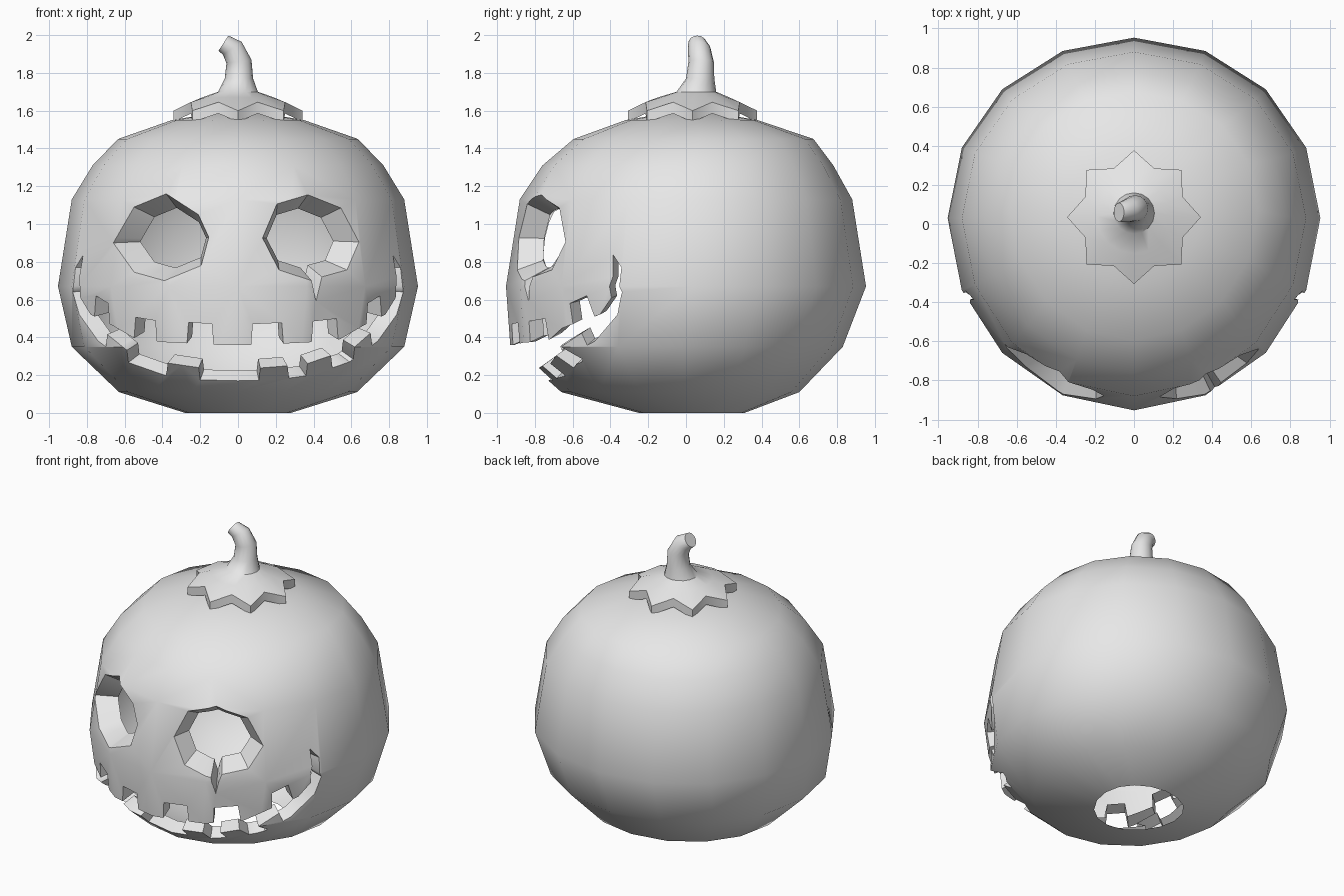
import bpy, bmesh
from math import sin, cos, pi, radians
from mathutils import Vector

if "Cube" in bpy.data.objects:
    bpy.data.objects.remove(bpy.data.objects["Cube"])

SIDES = 16
grey = bpy.data.materials.new("plain grey")
grey.use_nodes = True
grey.diffuse_color = (0.8, 0.8, 0.8, 1)
grey.node_tree.nodes["Principled BSDF"].inputs["Base Color"].default_value = grey.diffuse_color


def add_object(name, bm):
    mesh = bpy.data.meshes.new(name)
    bm.to_mesh(mesh)
    bm.free()
    obj = bpy.data.objects.new(name, mesh)
    bpy.context.scene.collection.objects.link(obj)
    return obj


def finish(obj, angle):
    obj.data.materials.clear()
    obj.data.materials.append(grey)
    bpy.ops.object.select_all(action='DESELECT')
    obj.select_set(True)
    bpy.context.view_layer.objects.active = obj
    bpy.ops.object.shade_smooth_by_angle(angle=radians(angle))


def bridge(bm, low, high):
    for i in range(len(low)):
        j = (i + 1) % len(low)
        bm.faces.new((low[i], low[j], high[j], high[i]))


# Pumpkin body: stacked rings (radius, height, shift in y)
profile = [(.28, 0, .03), (.63, .11, -.03), (.88, .35, -.05), (.953, .67, 0),
           (.88, 1.13, 0), (.77, 1.31, .01), (.635, 1.45, .04), (.35, 1.55, .03)]
bm = bmesh.new()
rings = []
for r, z, dy in profile:
    ring = []
    for i in range(SIDES):
        a = 2 * pi * i / SIDES
        ring.append(bm.verts.new((r * cos(a), r * sin(a) + dy + .03 * cos(a) ** 2, z)))
    rings.append(ring)
for low, high in zip(rings, rings[1:]):
    bridge(bm, low, high)
bm.faces.new(rings[0][::-1])
apex = bm.verts.new((0, .03, 1.61))
for i in range(SIDES):
    bm.faces.new((rings[-1][i], rings[-1][(i + 1) % SIDES], apex))
body = add_object("pumpkin_body", bm)


# Face outlines, drawn in x and z
def mirrored(half):
    return [(-x, z) for x, z in half[::-1] if x > 0] + half


def toothed(curve, spans, height):
    """Raise the given spans of a lip curve into square steps."""
    def level(x):
        for (x0, z0), (x1, z1) in zip(curve, curve[1:]):
            if x0 <= x <= x1:
                return z0 + (z1 - z0) * (x - x0) / (x1 - x0)
    points = [(x, x, z) for x, z in curve if not any(a <= x <= b for a, b in spans)]
    for a, b in spans:
        za, zb = level(a), level(b)
        points += [(a, a, za), (a + .0001, a + .008, za + height),
                   (b - .0001, b - .008, zb + height), (b, b, zb)]
    return [(x, z) for key, x, z in sorted(points)]


upper = toothed(mirrored([(.1, .36), (.4, .375), (.54, .39), (.66, .46), (.78, .52), (.835, .61)]),
                [(-.76, -.68), (-.55, -.43), (-.27, -.13), (.07, .24), (.39, .53), (.68, .76)], .11)
lower = toothed(mirrored([(0, .17), (.2, .175), (.39, .2), (.59, .27), (.74, .38), (.84, .52), (.875, .64)]),
                [(-.7, -.58), (-.38, -.2), (.11, .27), (.36, .5), (.61, .71)], .065)
corner = [(.86, .77), (.82, .835), (.84, .72)]
mouth = lower + corner + upper[::-1] + [(-x, z) for x, z in corner[::-1]]
right_eye = [(-.38, 1.16), (-.21, 1.05), (-.155, .93), (-.195, .78),
             (-.39, .7), (-.55, .745), (-.66, .9), (-.55, 1.09)]
left_eye = [(.37, 1.155), (.545, 1.085), (.64, .905), (.577, .757), (.444, .72),
            (.413, .59), (.39, .7), (.217, .757), (.13, .926), (.206, 1.106)]

# Cut the openings with straight prisms
cutters = []
for name, outline in (("mouth", mouth), ("right_eye", right_eye), ("left_eye", left_eye)):
    bm = bmesh.new()
    front = [bm.verts.new((x, -1.5, z)) for x, z in outline]
    back = [bm.verts.new((x, -.05, z)) for x, z in outline]
    bridge(bm, front, back)
    bm.faces.new(front)
    bm.faces.new(back[::-1])
    bmesh.ops.recalc_face_normals(bm, faces=bm.faces)
    cutter = add_object(name + "_cutter", bm)
    cutter.hide_render = True
    cut = body.modifiers.new(name, 'BOOLEAN')
    cut.operation, cut.solver, cut.object = 'DIFFERENCE', 'EXACT', cutter
    cutters.append(cutter)
carved = bpy.data.meshes.new_from_object(body.evaluated_get(bpy.context.evaluated_depsgraph_get()))
body.modifiers.clear()
body.data = carved
for cutter in cutters:
    bpy.data.objects.remove(cutter)

# Keep only the thin skin, open at the base, then turn the cut edges inward as rims
bm = bmesh.new()
bm.from_mesh(carved)
bm.normal_update()
inner = [f for f in bm.faces if abs(f.normal.y) < .005 or abs(f.normal.y) > .9995]
bmesh.ops.delete(bm, geom=inner, context='FACES')
bmesh.ops.remove_doubles(bm, verts=bm.verts, dist=.0005)
edges = [e for e in bm.edges if e.is_boundary and max(v.co.z for v in e.verts) > .02]
rim = bmesh.ops.extrude_edge_only(bm, edges=edges)["geom"]
for v in [g for g in rim if isinstance(g, bmesh.types.BMVert)]:
    if v.co.z > .57 and abs(v.co.x) < .67:
        side = 1 if v.co.x > 0 else -1
        v.co = v.co.lerp(Vector((.2 * side, -.45, .92)), .31)
    else:
        v.co = v.co.lerp(Vector((0, -.1, .72)), .1)
bm.to_mesh(carved)
bm.free()
finish(body, 36)

# Star-shaped cap flowing into a bent stem
bm = bmesh.new()
rings = []
for drop in (.06, 0):
    ring = []
    for i in range(SIDES):
        a = 2 * pi * i / SIDES
        r, z = (.27, 1.645) if i % 2 else (.342, 1.6)
        ring.append(bm.verts.new((r * cos(a), r * sin(a) + .035, z - drop)))
    rings.append(ring)
# Stem sections: centre, radius, lean in degrees
for x, y, z, r, lean in [(0, .04, 1.67, .19, 0), (0, .055, 1.7, .105, 0), (.005, .075, 1.77, .075, 0),
                         (.005, .08, 1.86, .067, 8), (-.03, .07, 1.93, .06, 35), (-.077, .06, 1.957, .048, 57)]:
    t = radians(lean)
    ring = []
    for i in range(SIDES):
        a = 2 * pi * i / SIDES
        ring.append(bm.verts.new((x + r * cos(a) * cos(t), y + r * sin(a), z + r * cos(a) * sin(t))))
    rings.append(ring)
for low, high in zip(rings, rings[1:]):
    bridge(bm, low, high)
bm.faces.new(rings[-1])
finish(add_object("stem_and_cap", bm), 40)
